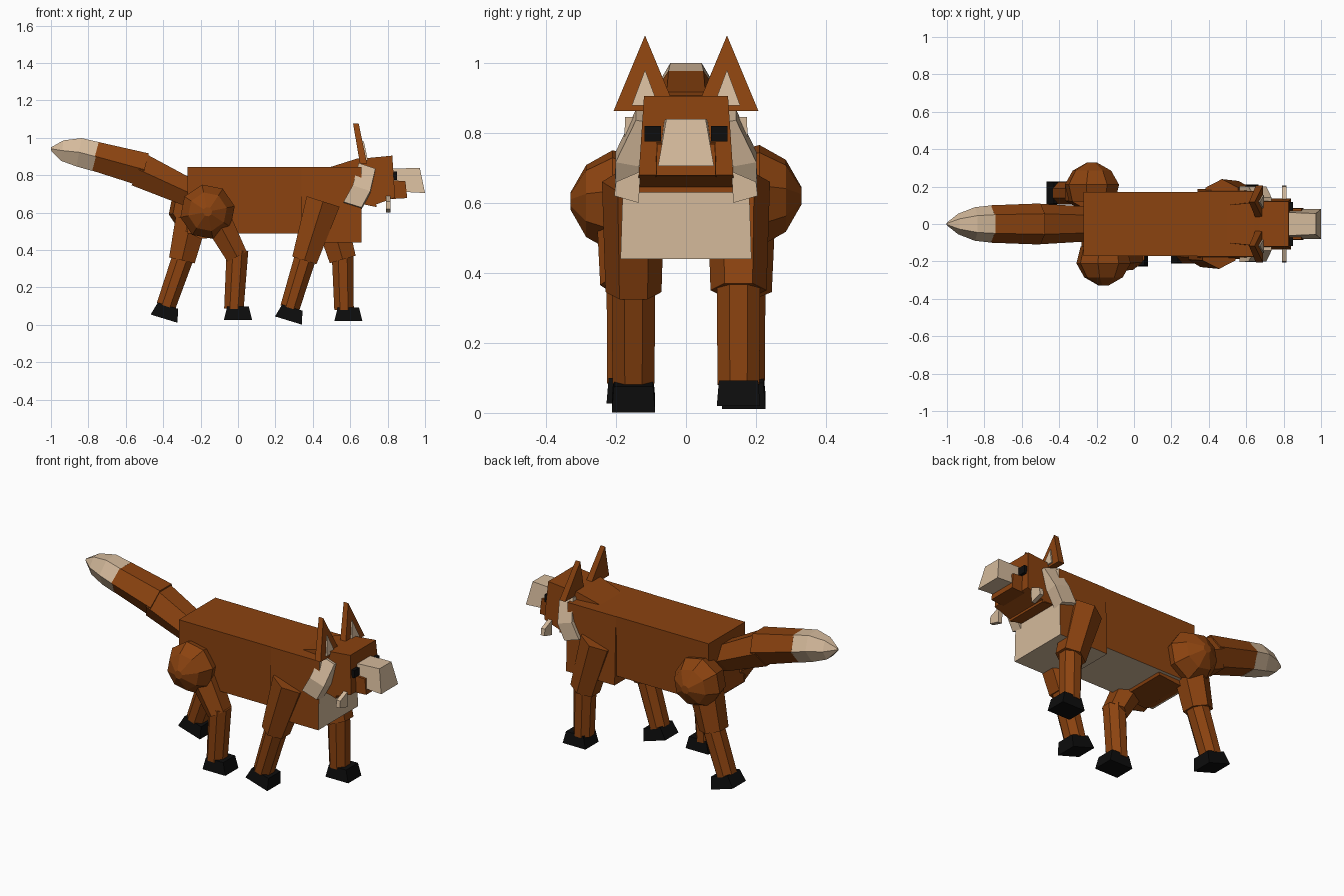
import bpy, bmesh, math
from mathutils import Vector, Matrix

cube = bpy.data.objects.get("Cube")
if cube:
    bpy.data.objects.remove(cube, do_unlink=True)


def material(name, rgb):
    m = bpy.data.materials.new(name)
    m.use_nodes = True
    m.diffuse_color = (*rgb, 1)
    m.node_tree.nodes["Principled BSDF"].inputs["Base Color"].default_value = (*rgb, 1)
    return m


FUR = material("russet_fur", (0.26, 0.056, 0.005))
CREAM = material("cream_fur", (0.66, 0.49, 0.33))
BLACK = material("black", (0.004, 0.004, 0.004))


def loft(name, rings, mat, second=None, rule=None):
    """Skin a list of equal rings, cap both ends; faces whose normal meets rule get the second colour."""
    bm = bmesh.new()
    loops = [[bm.verts.new(p) for p in ring] for ring in rings]
    n = len(loops[0])
    for a, b in zip(loops, loops[1:]):
        for i in range(n):
            j = (i + 1) % n
            bm.faces.new((a[i], a[j], b[j], b[i]))
    bm.faces.new(loops[0])
    bm.faces.new(loops[-1])
    bmesh.ops.recalc_face_normals(bm, faces=bm.faces)
    bm.normal_update()
    if rule:
        for f in bm.faces:
            f.material_index = int(rule(f.normal))
    mesh = bpy.data.meshes.new(name)
    bm.to_mesh(mesh)
    bm.free()
    mesh.materials.append(mat)
    if second:
        mesh.materials.append(second)
    ob = bpy.data.objects.new(name, mesh)
    bpy.context.collection.objects.link(ob)
    return ob


def slab(name, profile, mat, **kw):
    """Symmetric block from a side profile of (x, z, half width)."""
    return loft(name, [[(x, s * w, z) for x, z, w in profile] for s in (-1, 1)], mat, **kw)


def tube(name, path, y, sides, mat):
    """Faceted limb along (x, z, half depth, half width) points, end rings square to the path."""
    pts = [Vector((x, 0, z)) for x, z, _, _ in path]
    flat = math.cos(math.pi / sides)
    rings = []
    for i, (x, z, d, w) in enumerate(path):
        t = (pts[min(i + 1, len(pts) - 1)] - pts[max(i - 1, 0)]).normalized()
        u = Vector((-t.z, 0, t.x))
        ring = []
        for k in range(sides):
            a = (k + 0.5) * math.tau / sides
            wide = w if sides == 6 else w / flat
            ring.append(pts[i] + u * (math.cos(a) * d / flat) + Vector((0, y + math.sin(a) * wide, 0)))
        rings.append(ring)
    return loft(name, rings, mat)


# Trunk: body with pale belly, chest with pale front, hips
slab("body", [(-0.27, 0.49, 0.17), (0.4, 0.49, 0.17), (0.4, 0.845, 0.172), (-0.27, 0.845, 0.172)],
     FUR, second=CREAM, rule=lambda n: n.z < -0.9)
slab("chest", [(0.34, 0.44, 0.187), (0.66, 0.44, 0.187), (0.66, 0.845, 0.174), (0.34, 0.845, 0.174)],
     FUR, second=CREAM, rule=lambda n: n.x > 0.9 or n.z < -0.9)
slab("hips", [(-0.28, 0.5, 0.15), (-0.2, 0.46, 0.15), (-0.05, 0.475, 0.15), (-0.02, 0.55, 0.15),
              (-0.25, 0.7, 0.15)], FUR)

# Neck and head
slab("neck", [(0.49, 0.843, 0.1), (0.6, 0.66, 0.12), (0.74, 0.63, 0.135), (0.72, 0.89, 0.115),
              (0.64, 0.89, 0.115)], FUR)
slab("head", [(0.66, 0.645, 0.13), (0.72, 0.638, 0.135), (0.84, 0.68, 0.135), (0.825, 0.905, 0.12),
              (0.67, 0.89, 0.12)], FUR)
slab("jaw", [(0.8, 0.672, 0.087), (0.905, 0.678, 0.085), (0.895, 0.768, 0.083), (0.8, 0.775, 0.085)], FUR)
slab("snout", [(0.82, 0.715, 0.078), (1.0, 0.705, 0.08), (0.972, 0.84, 0.056), (0.82, 0.835, 0.062)], CREAM)


def triangle(x_base, x_tip, z_base, z_tip, y, half):
    return [(x_base, y - half, z_base), (x_base, y + half, z_base), (x_tip, y, z_tip)]


for side, s in (("left", 1), ("right", -1)):
    # Eyes
    slab_y = [(0.071, 0.775), (0.118, 0.775), (0.118, 0.82), (0.071, 0.82)]
    loft(side + "_eye", [[(x, s * y, z) for y, z in slab_y] for x in (0.82, 0.85)], BLACK)

    # Ears with pale inner plate
    loft(side + "_ear", [triangle(0.652, 0.615, 0.862, 1.078, s * 0.117, 0.09),
                         triangle(0.69, 0.645, 0.862, 1.078, s * 0.117, 0.09)], FUR)
    loft(side + "_inner_ear", [triangle(0.686, 0.664, 0.878, 0.98, s * 0.117, 0.038),
                               triangle(0.695, 0.673, 0.878, 0.98, s * 0.117, 0.038)], CREAM)

    # Cheek ruff and small chin tuft
    rings = []
    for x, y, z, h in ((0.69, 0.11, 0.845, 0.045), (0.66, 0.168, 0.725, 0.047), (0.612, 0.17, 0.637, 0.048)):
        rings.append([(x + a * h, s * (y + b * 0.033), z - a * 0.015 + b * 0.006)
                      for a, b in ((-1, -1), (1, -1), (1, 1), (-1, 1))])
    loft(side + "_cheek", rings, CREAM)
    tuft = [(0.135, 0.6), (0.205, 0.62), (0.2, 0.66), (0.13, 0.69)]
    loft(side + "_tuft", [[(x, s * y, z) for y, z in tuft] for x in (0.79, 0.815)], CREAM)

# Tail in two fur segments and a pale tip
tube("tail_base", [(-0.2, 0.685, 0.07, 0.09), (-0.28, 0.715, 0.075, 0.095), (-0.53, 0.83, 0.092, 0.11)], 0, 6, FUR)
tube("tail_middle", [(-0.5, 0.83, 0.09, 0.11), (-0.765, 0.902, 0.078, 0.1)], 0, 6, FUR)
tube("tail_tip", [(-0.76, 0.9, 0.079, 0.1), (-0.85, 0.923, 0.077, 0.09), (-0.94, 0.932, 0.055, 0.055),
                  (-1.0, 0.942, 0.008, 0.008)], 0, 6, CREAM)


def foot(name, x, y, z, tilt):
    turn = Matrix.Translation((x, y, z)) @ Matrix.Rotation(math.radians(tilt), 4, "Y")
    rings = [[turn @ Vector((a * hx, b * hy, h)) for a, b in ((-1, -1), (1, -1), (1, 1), (-1, 1))]
             for h, hx, hy in ((-0.036, 0.075, 0.062), (0.036, 0.057, 0.056))]
    loft(name, rings, BLACK)


def leg(name, y, hip, knee, ankle, sole, tilt, top, low):
    tube(name + "_upper", [(*hip, top, 0.09), (*knee, low, 0.08)], y, 6, FUR)
    start = Vector(knee).lerp(Vector(ankle), -0.12)
    tube(name + "_lower", [(*start, 0.058, 0.062), (*ankle, 0.052, 0.06)], y, 8, FUR)
    foot(name + "_foot", *(sole[0], y, sole[1]), tilt)


leg("right_front", -0.15, (0.455, 0.66), (0.355, 0.345), (0.277, 0.09), (0.28, 0.058), 17, 0.092, 0.068)
leg("left_front", 0.15, (0.47, 0.66), (0.56, 0.35), (0.567, 0.08), (0.59, 0.056), 0, 0.09, 0.072)
leg("right_hind", -0.165, (-0.11, 0.56), (-0.005, 0.365), (-0.022, 0.085), (0.0, 0.063), 0, 0.075, 0.058)
leg("left_hind", 0.165, (-0.25, 0.56), (-0.3, 0.345), (-0.385, 0.1), (-0.385, 0.068), 17, 0.085, 0.07)


# Faceted haunches
def haunch(name, x, z, s):
    rings = []
    for y, r in ((0.12, 0.125), (0.21, 0.148), (0.285, 0.105), (0.33, 0.025)):
        rings.append([(x + r * math.cos(k * math.tau / 8 + 0.2), s * y, z + r * math.sin(k * math.tau / 8 + 0.2))
                      for k in range(8)])
    loft(name, rings, FUR)


haunch("right_haunch", -0.163, 0.605, -1)
haunch("left_haunch", -0.225, 0.62, 1)
